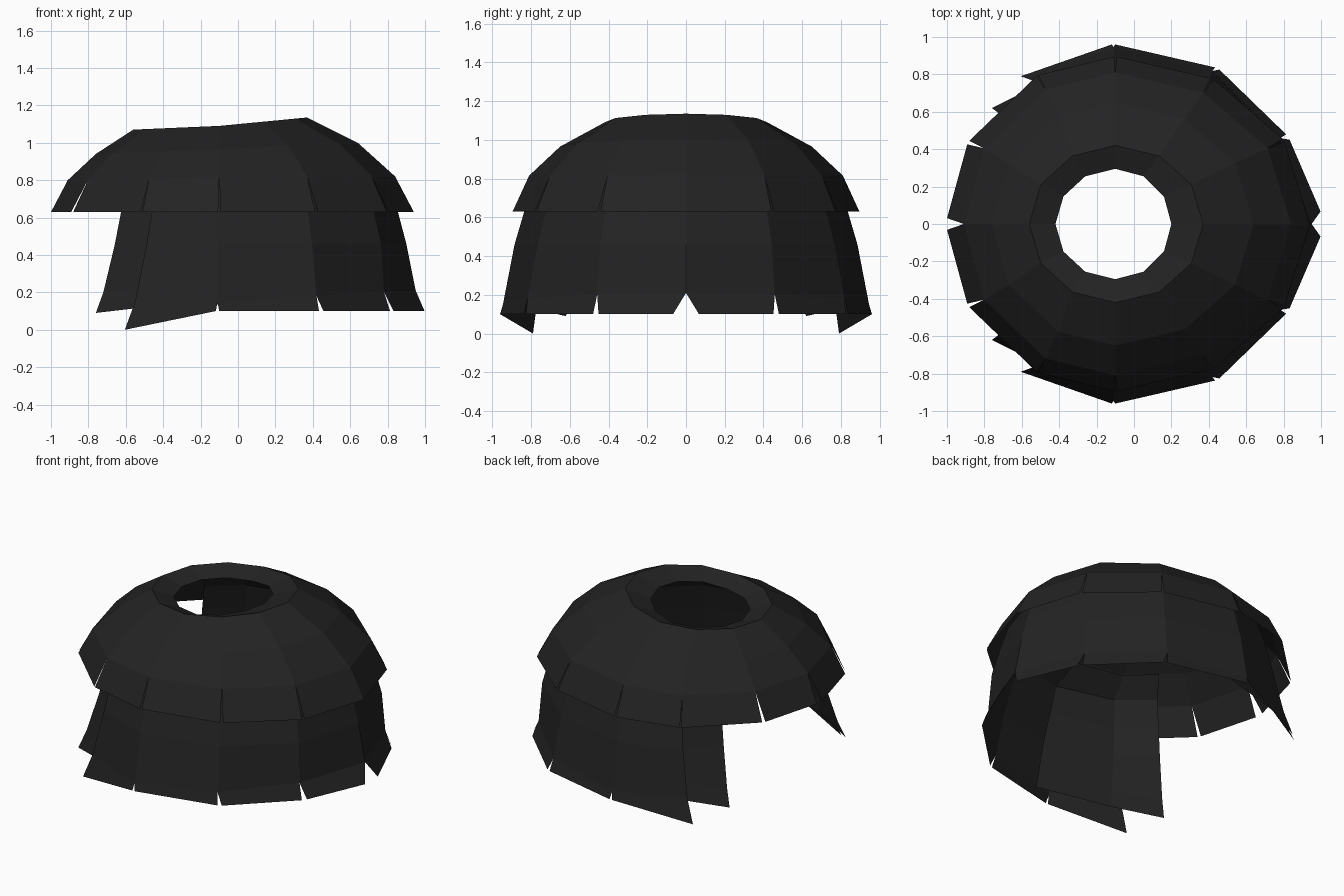
import bpy, bmesh, math

if "Cube" in bpy.data.objects:
    bpy.data.objects.remove(bpy.data.objects["Cube"])

charcoal = bpy.data.materials.new("charcoal")
charcoal.diffuse_color = (0.0165, 0.0165, 0.0165, 1)
charcoal.use_nodes = True
charcoal.node_tree.nodes["Principled BSDF"].inputs["Base Color"].default_value = charcoal.diffuse_color

# Ring rows: radius +x, radius -x, radius y, height at +x, at side, at -x
COLLAR = [(.30, .32, .295, 1.085, 1.04, 1.03),
          (.47, .46, .42, 1.135, 1.09, 1.07)]
UPPER = [COLLAR[1],
         (.74, .66, .65, 1.0, .965, .94),
         (.94, .81, .81, .82, .815, .80),
         (1.04, .90, .895, .63, .63, .63)]
LOWER = [(.72, .63, .62, .96, .93, .91),
         (.91, .78, .78, .80, .80, .80),
         (.965, .80, .835, .63, .63, .63),
         (1.01, .85, .885, .46, .46, .46),
         (1.06, .90, .945, .21, .15, .15),
         (1.11, .95, .96, .10, .10, .10)]


def point(ring, deg, cx=-.10):
    rp, rm, ry, zp, zs, zm = ring
    c, s = math.cos(math.radians(deg)), math.sin(math.radians(deg))
    return (cx + (rp if c > 0 else rm) * c, ry * s,
            zs + ((zp - zs) * c if c > 0 else (zs - zm) * c))


def column(rings, deg, gap=0, cx=-.10, pinch=1, shift=0):
    """Points down one seam; only the hem is shifted to open the slit."""
    last, out = len(rings) - 1, []
    for i, r in enumerate(rings):
        if i >= last - 1:
            r = (r[0] * pinch, r[1], r[2] * pinch, *r[3:])
        out.append(point(r, deg + (gap if i == last else 0) + (shift if i else 0), cx))
    return out


def build(name, panels):
    """Make strips between pairs of columns, mirrored across y = 0."""
    bm = bmesh.new()
    for a, b in panels:
        for side in (1, -1):
            for i in range(len(a) - 1):
                quad = [a[i], a[i + 1], b[i + 1], b[i]][::side]
                bm.faces.new([bm.verts.new((x, y * side, z)) for x, y, z in quad])
    bmesh.ops.remove_doubles(bm, verts=bm.verts, dist=.0005)
    mesh = bpy.data.meshes.new(name)
    bm.to_mesh(mesh)
    bm.free()
    mesh.materials.append(charcoal)
    bpy.context.collection.objects.link(bpy.data.objects.new(name, mesh))


# Sunken collar around the top opening
build("collar", [(column(COLLAR, t), column(COLLAR, t + 30)) for t in range(0, 180, 30)])

# Upper tier: twelve panels slit at the hem
after = [0, .5, .5, .4, .3, 1.6, 0]
before = [0, .5, .5, .4, .3, -.2, 2]
shift = [0, 0, 0, 0, -2.5, 0, 0]
build("upper_tier", [(column(UPPER, 30 * k, after[k], shift=shift[k]),
                      column(UPPER, 30 * k + 30, -before[k + 1], shift=shift[k + 1]))
                     for k in range(6)])

# Lower tier: panels round to the side, the last one with a drooping corner
gaps = [4, 1, .7, .5]
pinch = [1, .97, 1, 1]
lower = [(column(LOWER, 30 * k, gaps[k], -.11, pinch[k]),
          column(LOWER, 30 * k + 30, -gaps[k + 1], -.11, pinch[k + 1])) for k in range(3)]
droop = [(-.39, .54, .91), (-.42, .66, .80), (-.46, .70, .63), (-.49, .73, .45),
         (-.55, .77, .15), (-.605, .79, 0)]
lower.append((column(LOWER, 90, .5, -.11), droop))
build("lower_tier", lower)

# End panels tucked behind the drooping corners, running on inside the tier
inner = [(-.03, .60, .91), (-.01, .75, .80), (0, .80, .63), (.01, .85, .45),
         (.02, .89, .22), (.03, .90, .14)]
near = [(-.36, .53, .91), (-.39, .65, .80), (-.42, .69, .63), (-.44, .72, .45),
        (-.46, .76, .22), (-.46, .77, .125)]
far = [(-.52, .38, .91), (-.59, .48, .80), (-.625, .51, .63), (-.66, .54, .45),
       (-.72, .59, .20), (-.76, .62, .09)]
build("end_panels", [(inner, near), (near, far)])
